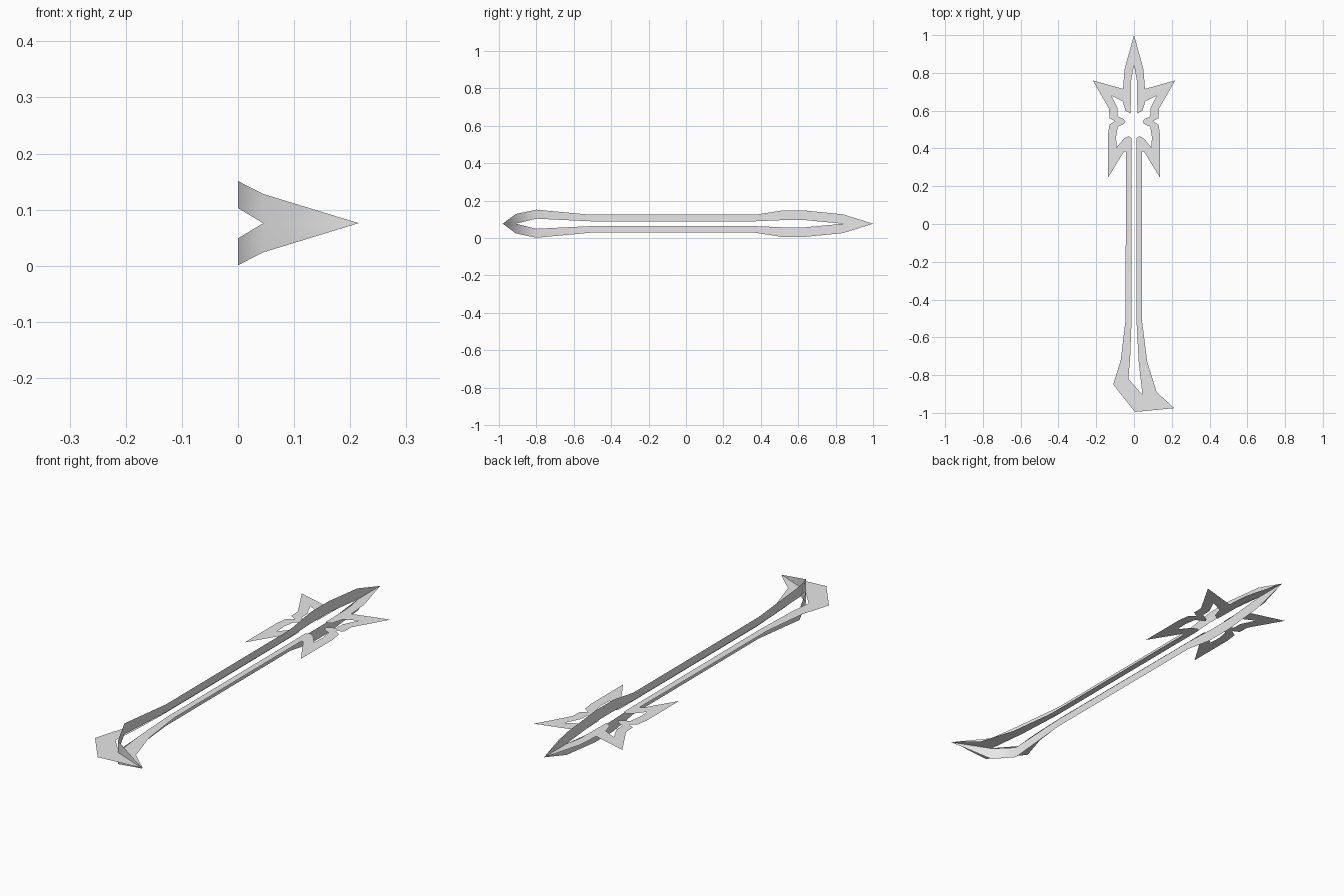
import bpy
import bmesh
from math import radians

MID_Z = 0.076

# Remove the default cube only
cube = bpy.data.objects.get("Cube")
if cube:
    bpy.data.objects.remove(cube, do_unlink=True)

# Single plain metal colour
metal = bpy.data.materials.new("grey_metal")
metal.use_nodes = True
colour = (0.8, 0.8, 0.8, 1.0)
metal.diffuse_color = colour
metal.node_tree.nodes["Principled BSDF"].inputs["Base Color"].default_value = colour


def finish(name, bm):
    """Turn a bmesh into a named, coloured object."""
    mesh = bpy.data.meshes.new(name)
    bm.to_mesh(mesh)
    bm.free()
    mesh.materials.append(metal)
    obj = bpy.data.objects.new(name, mesh)
    bpy.context.collection.objects.link(obj)
    return obj


def mirrored(points):
    """Reflect an outline half to the left, in reverse order."""
    return [(-x, y) for x, y in reversed(points) if x > 0]


def add_loop(bm, points):
    """Add a closed loop of edges in the level plane."""
    verts = [bm.verts.new((x, y, MID_Z)) for x, y in points]
    for a, b in zip(verts, verts[1:] + verts[:1]):
        bm.edges.new((a, b))


# Level plate: winged head, long shaft and hooked foot
head_outer = [(0, 1), (0.05, 0.82), (0.058, 0.715), (0.218, 0.76),
              (0.132, 0.61), (0.13, 0.56), (0.1, 0.545), (0.13, 0.525),
              (0.138, 0.47), (0.138, 0.245), (0.052, 0.385), (0.042, 0.385)]
foot_outer = [(0.042, -0.51), (0.07, -0.73), (0.12, -0.89), (0.213, -0.975),
              (0.005, -0.995), (-0.11, -0.85), (-0.07, -0.72), (-0.045, -0.51)]
head_hole = [(0, 0.845), (0.015, 0.76), (0.018, 0.585), (0.045, 0.6),
             (0.06, 0.65), (0.12, 0.68), (0.088, 0.615), (0.086, 0.57),
             (0.055, 0.555), (0.045, 0.54), (0.055, 0.53), (0.086, 0.515),
             (0.095, 0.46), (0.092, 0.405), (0.055, 0.45), (0.03, 0.465),
             (0.014, 0.455)]
foot_hole = [(0.013, -0.51), (0.025, -0.73), (0.045, -0.905),
             (-0.03, -0.82), (-0.02, -0.7), (-0.013, -0.51)]

bm = bmesh.new()
add_loop(bm, head_outer + foot_outer + mirrored(head_outer))
add_loop(bm, head_hole + foot_hole + mirrored(head_hole))
bmesh.ops.triangle_fill(bm, use_beauty=True, edges=bm.edges[:], normal=(0, 0, 1))
finish("level_plate", bm)

# Upright plate: stations of x, y, outer half height, slot half height
stations = [(0.215, -0.98, 0, 0), (0.045, -0.91, 0.052, 0),
            (0, -0.8, 0.075, 0.027), (0, -0.51, 0.048, 0.013),
            (0, 0.37, 0.048, 0.013), (0, 0.51, 0.07, 0.019),
            (0, 0.64, 0.07, 0.019), (0, 0.84, 0.05, 0), (0, 1, 0, 0)]

bm = bmesh.new()
for side in (1, -1):
    rows = [(bm.verts.new((x, y, MID_Z + side * outer)),
             bm.verts.new((x, y, MID_Z + side * inner)))
            for x, y, outer, inner in stations]
    for (a, b), (c, d) in zip(rows, rows[1:]):
        bm.faces.new((a, b, d, c) if side > 0 else (c, d, b, a))
bmesh.ops.remove_doubles(bm, verts=bm.verts[:], dist=0.0005)
upright = finish("upright_plate", bm)

# Smooth the bend in the upright foot
bpy.ops.object.select_all(action="DESELECT")
upright.select_set(True)
bpy.context.view_layer.objects.active = upright
bpy.ops.object.shade_smooth_by_angle(angle=radians(60))
